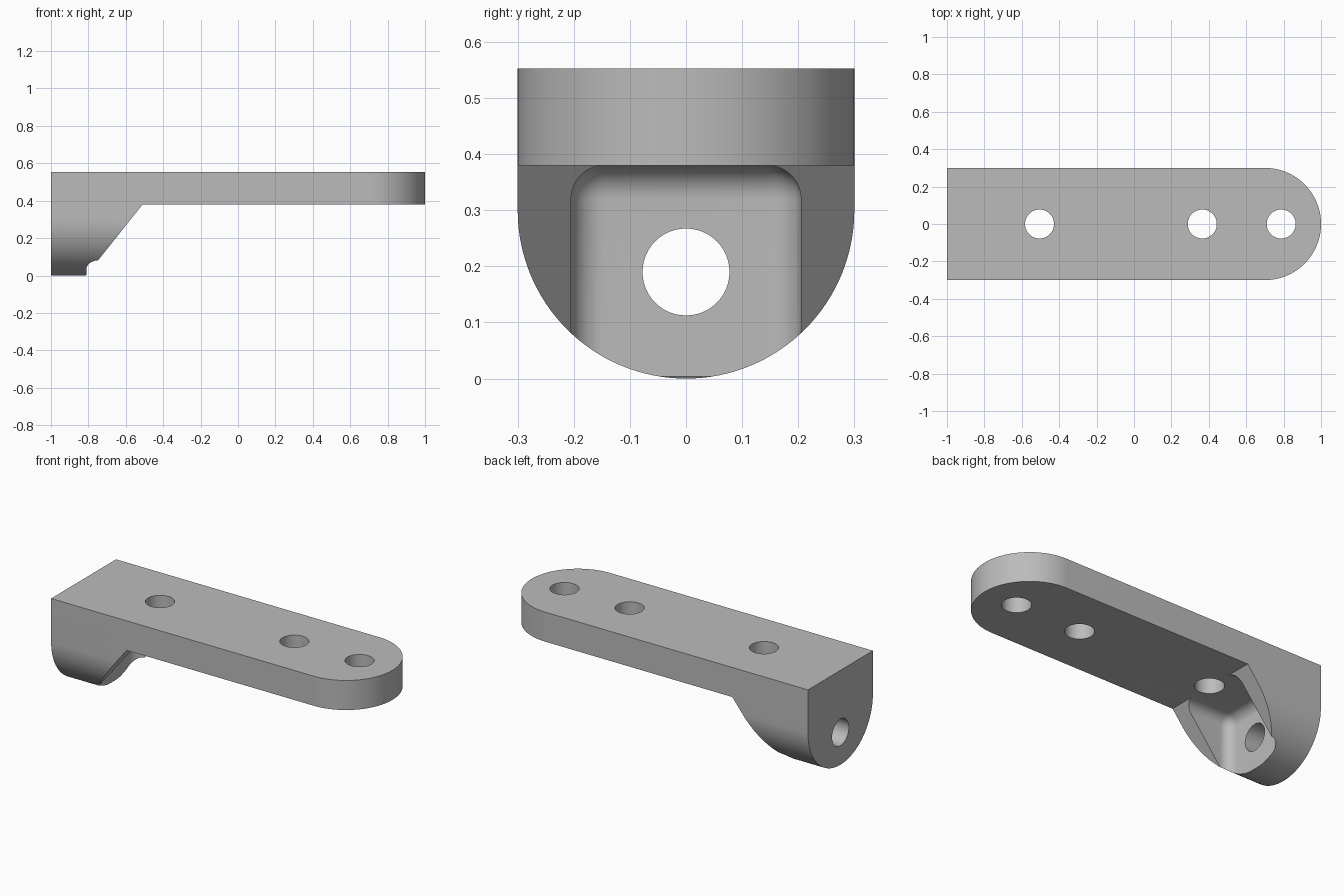
import bpy, bmesh
from math import sin, cos, pi, radians
from mathutils import Vector

if "Cube" in bpy.data.objects:
    bpy.data.objects.remove(bpy.data.objects["Cube"], do_unlink=True)

PLATE_BOTTOM, TOP, HALF = 0.38, 0.553, 0.3
WALL_X, HOLE_R = -0.81, 0.0775

grey = bpy.data.materials.new("light_grey")
grey.use_nodes = True
colour = (0.5, 0.5, 0.5, 1)
grey.diffuse_color = colour
grey.node_tree.nodes["Principled BSDF"].inputs["Base Color"].default_value = colour


def add_object(name, bm):
    bmesh.ops.recalc_face_normals(bm, faces=bm.faces)
    mesh = bpy.data.meshes.new(name)
    bm.to_mesh(mesh)
    bm.free()
    mesh.materials.append(grey)
    obj = bpy.data.objects.new(name, mesh)
    bpy.context.collection.objects.link(obj)
    return obj


def prism(name, points, direction):
    """Closed outline swept along a direction."""
    bm = bmesh.new()
    face = bm.faces.new([bm.verts.new(p) for p in points])
    swept = bmesh.ops.extrude_face_region(bm, geom=[face], use_keep_orig=True)
    verts = [v for v in swept["geom"] if isinstance(v, bmesh.types.BMVert)]
    bmesh.ops.translate(bm, verts=verts, vec=Vector(direction))
    return add_object(name, bm)


def arc(a, b, steps):
    return [(cos(a + (b - a) * i / steps), sin(a + (b - a) * i / steps))
            for i in range(steps + 1)]


def combine(obj, tool, operation):
    mod = obj.modifiers.new(operation, "BOOLEAN")
    mod.operation, mod.solver, mod.object = operation, "EXACT", tool
    bpy.context.view_layer.objects.active = obj
    bpy.ops.object.modifier_apply(modifier=mod.name)
    bpy.data.objects.remove(tool, do_unlink=True)


# Side profile: plate, sloped gusset and end flange
side = [(-1, 0), (-0.813, 0), (-0.51, PLATE_BOTTOM), (1, PLATE_BOTTOM), (1, TOP), (-1, TOP)]
bracket = prism("bracket", [(x, -HALF, z) for x, z in side], (0, 2 * HALF, 0))

# Rounded flange bottom
section = [(HALF * c, HALF + HALF * s) for c, s in arc(pi, 2 * pi, 64)]
section += [(HALF, 0.7), (-HALF, 0.7)]
combine(bracket, prism("flange_outline", [(-1.2, y, z) for y, z in section], (2.4, 0, 0)),
        "INTERSECT")

# Rounded plate end
plan = [(1 - HALF + HALF * c, HALF * s) for c, s in arc(-pi / 2, pi / 2, 64)]
plan += [(-1.2, HALF), (-1.2, -HALF)]
combine(bracket, prism("plate_outline", [(x, y, -0.2) for x, y in plan], (0, 0, 1)),
        "INTERSECT")

# Pocket between the gussets, with filleted inside edges
bm = bmesh.new()
bmesh.ops.create_cube(bm, size=1)
for v in bm.verts:
    v.co = (WALL_X if v.co.x < 0 else -0.45, 0.205 * (1 if v.co.y > 0 else -1),
            PLATE_BOTTOM if v.co.z > 0 else -0.3)


def is_filleted(edge):
    middle = (edge.verts[0].co + edge.verts[1].co) / 2
    on_wall = middle.x < WALL_X + 0.01
    on_top = middle.z > PLATE_BOTTOM - 0.01
    on_side = abs(middle.y) > 0.2
    return on_wall + on_top + on_side == 2


bmesh.ops.bevel(bm, geom=[e for e in bm.edges if is_filleted(e)], offset=0.06,
                offset_type="OFFSET", segments=10, profile=0.5, affect="EDGES")
combine(bracket, add_object("pocket", bm), "DIFFERENCE")

# Bolt holes through the plate and the flange
circle = [(HOLE_R * c, HOLE_R * s) for c, s in arc(0, 2 * pi, 48)[:-1]]
for x in (-0.505, 0.365, 0.787):
    combine(bracket, prism("plate_hole", [(x + a, b, 0.2) for a, b in circle], (0, 0, 0.6)),
            "DIFFERENCE")
combine(bracket, prism("flange_hole", [(-1.2, a, 0.19 + b) for a, b in circle], (0.6, 0, 0)),
        "DIFFERENCE")

# Smooth curves, crisp edges
bpy.ops.object.select_all(action="DESELECT")
bracket.select_set(True)
bpy.context.view_layer.objects.active = bracket
bpy.ops.object.shade_smooth_by_angle(angle=radians(25))
